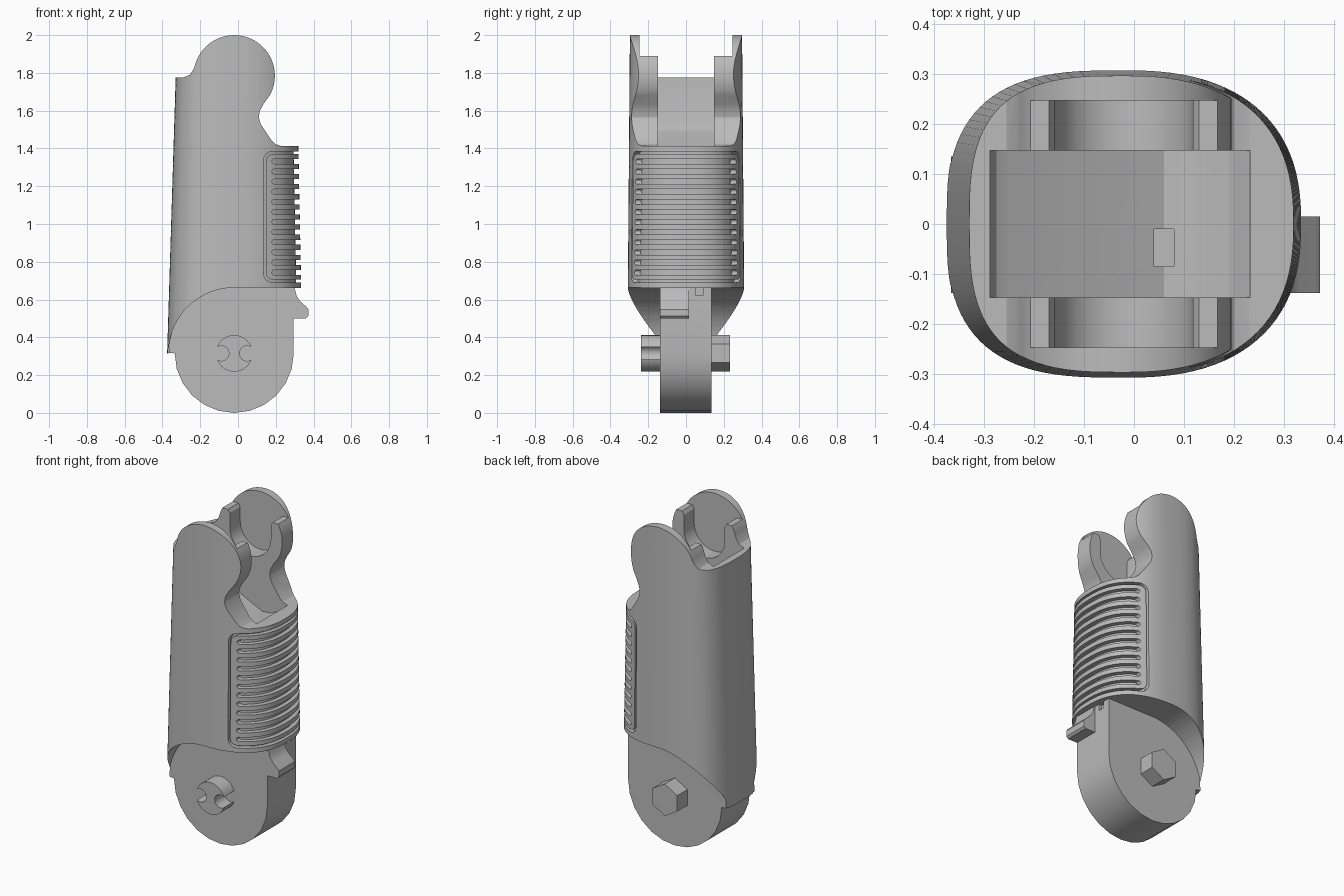
import bpy, bmesh, math
from mathutils import Vector

cube = bpy.data.objects.get("Cube")
if cube:
    bpy.data.objects.remove(cube, do_unlink=True)

grey = bpy.data.materials.new("matte_grey")
grey.use_nodes = True
grey.diffuse_color = (0.5, 0.5, 0.5, 1)
grey.node_tree.nodes["Principled BSDF"].inputs["Base Color"].default_value = (0.5, 0.5, 0.5, 1)

CX, PIN_Z, EAR_Z = -0.02, 0.315, 1.785


def make(name, bm):
    bmesh.ops.recalc_face_normals(bm, faces=bm.faces)
    me = bpy.data.meshes.new(name)
    bm.to_mesh(me)
    bm.free()
    me.materials.append(grey)
    ob = bpy.data.objects.new(name, me)
    bpy.context.collection.objects.link(ob)
    return ob


def prism(name, pts, y0, y1):
    """Extrude an x-z outline along y."""
    bm = bmesh.new()
    face = bm.faces.new([bm.verts.new((x, y0, z)) for x, z in pts])
    new = bmesh.ops.extrude_face_region(bm, geom=[face])["geom"]
    verts = [v for v in new if isinstance(v, bmesh.types.BMVert)]
    bmesh.ops.translate(bm, verts=verts, vec=Vector((0, y1 - y0, 0)))
    return make(name, bm)


def arc(cx, cz, r, a0, a1, n):
    angles = [math.radians(a0 + (a1 - a0) * i / n) for i in range(n + 1)]
    return [(cx + r * math.cos(a), cz + r * math.sin(a)) for a in angles]


def round_rect(x0, x1, z0, z1, r, n=6):
    return (arc(x1 - r, z1 - r, r, 0, 90, n) + arc(x0 + r, z1 - r, r, 90, 180, n)
            + arc(x0 + r, z0 + r, r, 180, 270, n) + arc(x1 - r, z0 + r, r, 270, 360, n))


def boolean(ob, cutter, op="DIFFERENCE", keep=False):
    mod = ob.modifiers.new("cut", "BOOLEAN")
    mod.operation, mod.object, mod.solver = op, cutter, "EXACT"
    dg = bpy.context.evaluated_depsgraph_get()
    me = bpy.data.meshes.new_from_object(ob.evaluated_get(dg))
    ob.modifiers.clear()
    ob.data = me
    if not keep:
        bpy.data.objects.remove(cutter, do_unlink=True)


def shell(name, z0, z1, inset=0.0, n=96):
    """Tapered loft with a squarish back and a rounder grip side."""
    bm = bmesh.new()
    rings = []
    for z in (z0, z1):
        left, right = -0.385 + 0.031 * z + inset, 0.348 - 0.02 * z - inset
        half, ring = 0.313 - 0.008 * z - inset, []
        for i in range(n):
            a = 2 * math.pi * i / n
            c, s = math.cos(a), math.sin(a)
            e = 2 / (2.45 if c > 0 else 3.0)
            reach = right - CX if c > 0 else CX - left
            x = CX + math.copysign(abs(c) ** e, c) * reach
            ring.append(bm.verts.new((x, math.copysign(abs(s) ** e, s) * half, z)))
        rings.append(ring)
    for i in range(n):
        j = (i + 1) % n
        bm.faces.new((rings[0][i], rings[0][j], rings[1][j], rings[1][i]))
    for ring in rings:
        bm.faces.new(ring)
    return make(name, bm)


# Body trimmed to its side outline: ears on top, clearance arc below
outline = [(-0.5, 1.775), (-0.29, 1.775), (-0.255, 1.79), (-0.235, 1.82)]
outline += arc(CX, EAR_Z, 0.215, 165, -28, 40)
outline += [(0.135, 1.635), (0.116, 1.6), (0.11, 1.565), (0.12, 1.53), (0.18, 1.44),
            (0.2, 1.422), (0.23, 1.413), (0.5, 1.41), (0.5, 0.662)]
outline += arc(CX, PIN_Z, 0.348, 90, 180, 18) + [(-0.5, PIN_Z)]
body = shell("body", 0.1, 2.1)
boolean(body, prism("side_trim", outline, -0.6, 0.6), "INTERSECT")

# Channel between the ears, with a dished floor
channel_pts = [(-0.295, 2.2), (-0.285, 1.53), (-0.275, 1.5), (-0.25, 1.48), (0.06, 1.33),
               (0.12, 1.335), (0.19, 1.37), (0.232, 1.41), (0.232, 1.418), (0.6, 1.418), (0.6, 2.2)]
channel = prism("channel_cutter", channel_pts, -0.147, 0.147)
boolean(body, channel, keep=True)

# Open sockets inside both ears
socket = arc(CX, EAR_Z, 0.138, 180, 360, 24)
socket += [(0.118, 1.87), (0.13, 1.89), (0.3, 1.89), (0.3, 2.1), (-0.3, 2.1), (-0.3, 1.89),
           (-0.17, 1.89), (-0.158, 1.87)]
boolean(body, prism("socket_cutter", socket, -0.247, 0.247))

# Grip pad set in a groove, backed by a core
boolean(body, prism("groove_cutter", round_rect(0.135, 0.6, 0.69, 1.385, 0.05), -0.6, 0.6))
pad = shell("grip_pad", 0.5, 1.5)
boolean(pad, prism("pad_trim", round_rect(0.147, 0.6, 0.705, 1.37, 0.04), -0.6, 0.6), "INTERSECT")
for i in range(12):
    z = 0.743 + i * 0.0535
    slot = prism("slot_cutter", round_rect(0.18, 0.6, z - 0.013, z + 0.013, 0.0125, 4), -0.6, 0.6)
    boolean(pad, slot)
core = shell("grip_core", 0.67, 1.4, 0.026)
for ob in (pad, core):
    boolean(ob, channel, keep=True)
bpy.data.objects.remove(channel, do_unlink=True)

# Cord slot in the channel floor
for ob in (body, core):
    cut = prism("cord_cutter", [(0.04, 1.2), (0.08, 1.2), (0.08, 1.4), (0.04, 1.4)], -0.085, -0.01)
    boolean(ob, cut)

# Knuckle plate below the body
knuckle_pts = arc(CX, PIN_Z, 0.315, 180, 360, 12)
knuckle_pts += [(0.295, 0.69), (-0.34, 0.69), (-0.366, 0.318)]
knuckle = prism("knuckle", knuckle_pts, -0.138, 0.135)
hole_bm = bmesh.new()
bmesh.ops.create_cube(hole_bm, size=0.04)
bmesh.ops.translate(hole_bm, verts=hole_bm.verts, vec=(0.295, 0.07, 0.642))
hole = make("cord_hole_cutter", hole_bm)
boolean(knuckle, hole)

# Stop tab on the grip side
tab = [(0.27, 0.5), (0.36, 0.5), (0.372, 0.512), (0.372, 0.548), (0.362, 0.562),
       (0.33, 0.59), (0.31, 0.62), (0.298, 0.67), (0.27, 0.67)]
prism("stop_tab", tab, -0.138, 0.015)

# Notched pin at the front, hexagonal pin at the back
front_pin = prism("front_pin", arc(CX, PIN_Z, 0.097, 0, 345, 23), -0.237, -0.1)
for side in (-1, 1):
    bite = arc(CX + side * 0.068, PIN_Z, 0.04, 0, 345, 23)
    boolean(front_pin, prism("bite_cutter", bite, -0.4, -0.138))
prism("back_pin", arc(CX, PIN_Z, 0.097, 30, 330, 5), 0.1, 0.233)

# Smooth curved surfaces, keep crisp edges
bpy.ops.object.select_all(action="DESELECT")
for ob in bpy.context.scene.objects:
    if ob.type == "MESH":
        ob.select_set(True)
        bpy.context.view_layer.objects.active = ob
bpy.ops.object.shade_smooth_by_angle(angle=math.radians(25))
